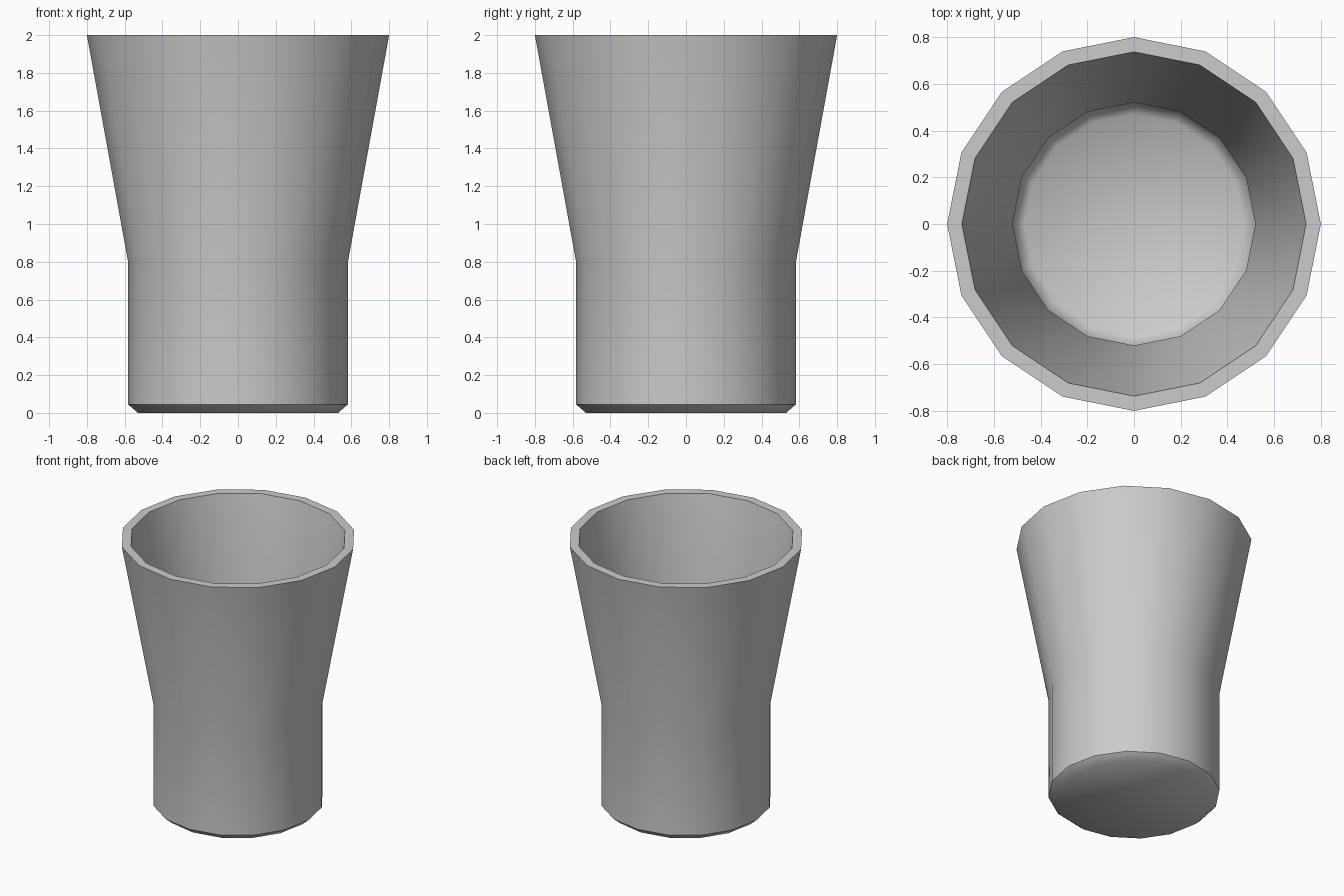
import bpy, bmesh
from math import cos, sin, tau

if "Cube" in bpy.data.objects:
    bpy.data.objects.remove(bpy.data.objects["Cube"])

SIDES = 16
# (radius, height) from the outside base, over the rim, down to the inner floor
profile = [(0.53, 0.0), (0.582, 0.045), (0.582, 0.8), (0.8, 2.0),
           (0.737, 2.0), (0.52, 0.8), (0.52, 0.105), (0.47, 0.063)]
sharp_rings = (1, 3, 4)  # base chamfer and both rim edges

bm = bmesh.new()
rings = [[bm.verts.new((r * cos(tau * i / SIDES), r * sin(tau * i / SIDES), z))
          for i in range(SIDES)] for r, z in profile]

# Walls and rim
for a, b in zip(rings, rings[1:]):
    for i in range(SIDES):
        j = (i + 1) % SIDES
        bm.faces.new((a[i], a[j], b[j], b[i]))

# Underside and inner floor
bm.faces.new(rings[0][::-1])
bm.faces.new(rings[-1])

# Smooth shading with crisp rim and chamfer
for f in bm.faces:
    f.smooth = True
for k in sharp_rings:
    for i in range(SIDES):
        bm.edges.get((rings[k][i], rings[k][(i + 1) % SIDES])).smooth = False
bmesh.ops.recalc_face_normals(bm, faces=bm.faces)

mesh = bpy.data.meshes.new("cup")
bm.to_mesh(mesh)
bm.free()
bpy.context.collection.objects.link(bpy.data.objects.new("cup", mesh))
